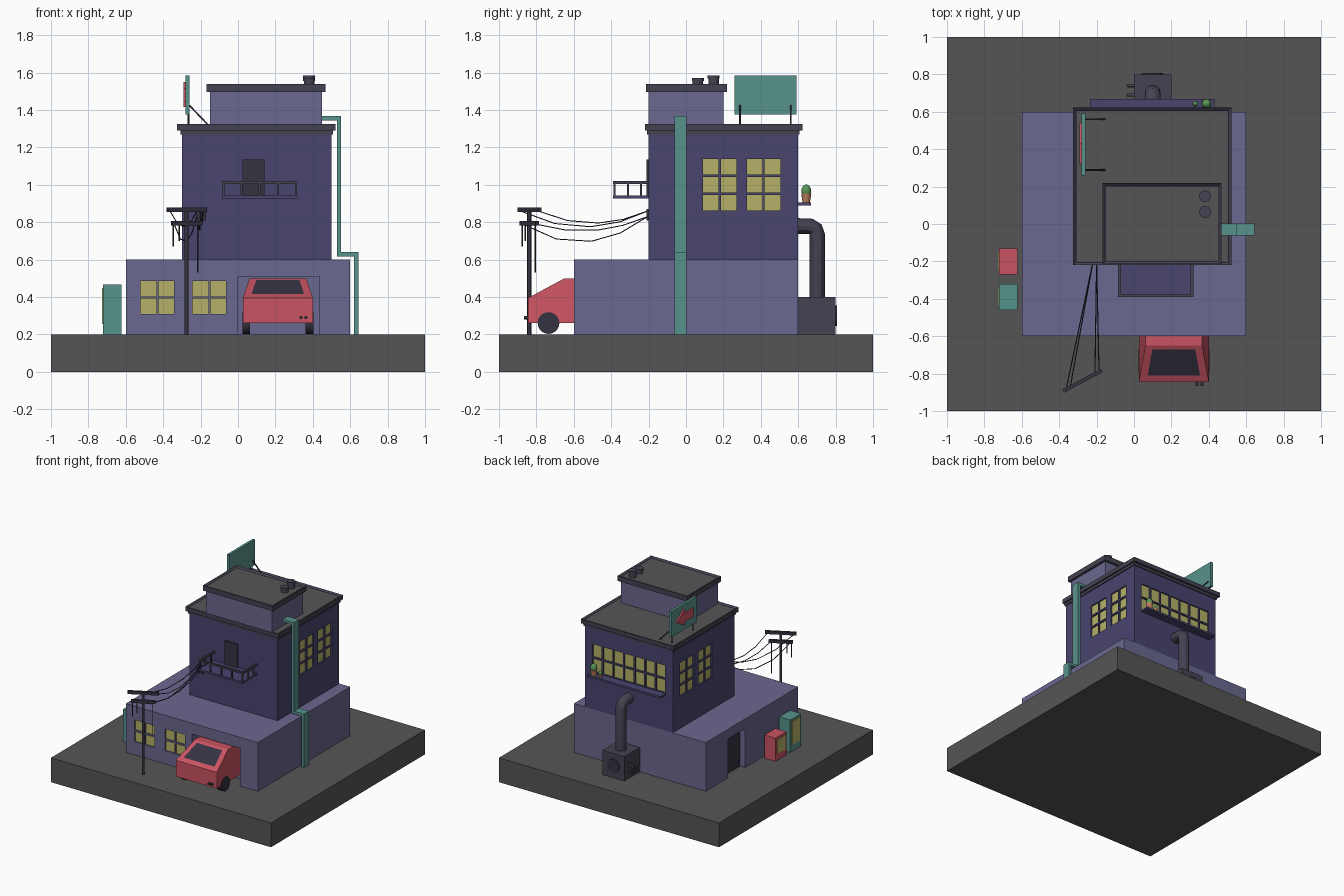
import bpy, bmesh, math
from mathutils import Vector

if "Cube" in bpy.data.objects:
    bpy.data.objects.remove(bpy.data.objects["Cube"])


def mat(name, r, g, b):
    m = bpy.data.materials.new(name)
    m.diffuse_color = [(c / 255) ** 2.2 for c in (r, g, b)] + [1]
    m.use_nodes = True
    m.node_tree.nodes["Principled BSDF"].inputs["Base Color"].default_value = m.diffuse_color
    return m


GREY = mat("asphalt", 86, 86, 86)
LILAC = mat("lilac", 106, 104, 142)
PURPLE = mat("purple", 74, 70, 110)
TRIM = mat("trim", 70, 68, 82)
DARK = mat("dark", 56, 54, 66)
TEAL = mat("teal", 88, 145, 138)
RED = mat("red", 200, 84, 98)
YELLOW = mat("yellow", 180, 176, 104)
GREEN = mat("green", 90, 150, 90)
CLAY = mat("clay", 185, 125, 90)


def finish(name, bm, m):
    bmesh.ops.recalc_face_normals(bm, faces=bm.faces)
    me = bpy.data.meshes.new(name)
    bm.to_mesh(me)
    bm.free()
    ob = bpy.data.objects.new(name, me)
    bpy.context.collection.objects.link(ob)
    if m:
        me.materials.append(m)
    return ob


def add_box(bm, x0, x1, y0, y1, z0, z1):
    g = bmesh.ops.create_cube(bm, size=1)
    for v in g["verts"]:
        v.co = ((x0, x1)[v.co.x > 0], (y0, y1)[v.co.y > 0], (z0, z1)[v.co.z > 0])


def boxes(name, m, *specs):
    bm = bmesh.new()
    for s in specs:
        add_box(bm, *s)
    return finish(name, bm, m)


def cyl(name, m, c, r, h, axis="z", n=16, r2=None):
    bm = bmesh.new()
    bmesh.ops.create_cone(bm, cap_ends=True, segments=n, radius1=r, radius2=r if r2 is None else r2, depth=h)
    ob = finish(name, bm, m)
    ob.location = c
    ob.rotation_euler = {"z": (0, 0, 0), "x": (0, math.pi / 2, 0), "y": (math.pi / 2, 0, 0)}[axis]
    for p in ob.data.polygons:
        p.use_smooth = len(p.vertices) == 4
    return ob


def tube(name, m, pts, r, res=1):
    cu = bpy.data.curves.new(name, "CURVE")
    cu.dimensions = "3D"
    cu.bevel_depth, cu.bevel_resolution, cu.use_fill_caps = r, res, True
    sp = cu.splines.new("POLY")
    sp.points.add(len(pts) - 1)
    for p, co in zip(sp.points, pts):
        p.co = (*co, 1)
    cu.materials.append(m)
    ob = bpy.data.objects.new(name, cu)
    bpy.context.collection.objects.link(ob)
    bpy.ops.object.select_all(action="DESELECT")
    ob.select_set(True)
    bpy.context.view_layer.objects.active = ob
    bpy.ops.object.convert(target="MESH")
    return bpy.context.object


def prism(name, m, prof, x0, x1):
    """Extrude a (y, z) profile along x."""
    bm = bmesh.new()
    f = bm.faces.new([bm.verts.new((x0, y, z)) for y, z in prof])
    g = bmesh.ops.extrude_face_region(bm, geom=[f])
    bmesh.ops.translate(bm, vec=(x1 - x0, 0, 0), verts=[v for v in g["geom"] if isinstance(v, bmesh.types.BMVert)])
    return finish(name, bm, m)


def cut(ob, specs):
    c = boxes("cutter", None, *specs)
    c.hide_render = True
    md = ob.modifiers.new("cut", "BOOLEAN")
    md.operation, md.solver, md.object = "DIFFERENCE", "EXACT", c
    bpy.context.view_layer.objects.active = ob
    bpy.ops.object.modifier_apply(modifier="cut")
    bpy.data.objects.remove(c)


def panes(axis, wall, out, u, z, cols, rows, h=0.083, w=0.083, gap=0.013):
    """Return (recess boxes, glass boxes) of a window grid on one wall."""
    rec, glass = [], []
    for i in range(cols):
        for j in range(rows):
            a, b = u + i * (w + gap), z + j * (h + gap)
            for lst, d0, d1 in ((rec, -0.02, 0.02), (glass, -0.03, -0.012)):
                d = sorted((wall + out * d0, wall + out * d1))
                uv = (a, a + w)
                lst.append((*d, *uv, b, b + h) if axis == "x" else (*uv, *d, b, b + h))
    return rec, glass


def windows(name, ob, *grids, extra=()):
    cuts, glass = list(extra), []
    for r, g in grids:
        cuts += r
        glass += g
    cut(ob, cuts)
    boxes(name, YELLOW, *glass)


def parapet(name, x0, x1, y0, y1, z0, z1, t=0.02, d=0.012):
    bm = bmesh.new()
    add_box(bm, x0, x1, y0, y1, z0, z1)
    top = max(bm.faces, key=lambda f: f.calc_center_median().z)
    bmesh.ops.inset_region(bm, faces=[top], thickness=t)
    for v in top.verts:
        v.co.z -= d
    finish(name, bm, TRIM)
    boxes(name + "_floor", GREY, (x0 + t, x1 - t, y0 + t, y1 - t, z1 - d - 0.004, z1 - d + 0.002))


# base and building blocks
boxes("ground_slab", GREY, (-1, 1, -1, 1, 0, 0.2))
lower = boxes("ground_floor", LILAC, (-0.6, 0.6, -0.6, 0.6, 0.2, 0.6))
upper = boxes("upper_floor", PURPLE, (-0.3, 0.5, -0.2, 0.6, 0.6, 1.28))
boxes("rooftop_room", LILAC, (-0.15, 0.45, -0.2, 0.2, 1.3, 1.5))
windows("lower_windows", lower,
        panes("y", -0.6, -1, -0.52, 0.308, 2, 2), panes("y", -0.6, -1, -0.242, 0.308, 2, 2),
        extra=[(0, 0.437, -0.65, -0.5, 0.15, 0.51), (-0.65, -0.545, 0.09, 0.31, 0.15, 0.52)])
windows("upper_windows", upper,
        *[panes("x", w, s, u, 0.863, 2, 3) for w, s in ((0.5, 1), (-0.3, -1)) for u in (0.09, 0.325)],
        panes("y", 0.6, 1, -0.23, 0.91, 7, 2, h=0.106))
boxes("side_door", DARK, (-0.555, -0.54, 0.09, 0.31, 0.2, 0.52))

# roofs
boxes("roof_moulding", TRIM, (-0.308, 0.508, -0.208, 0.608, 1.268, 1.295))
parapet("roof_parapet", -0.325, 0.52, -0.22, 0.622, 1.29, 1.325)
parapet("top_parapet", -0.168, 0.468, -0.215, 0.218, 1.497, 1.54)
for i, (y, h) in enumerate(((0.148, 1.585), (0.064, 1.57))):
    cyl(f"roof_vent_{i}", TRIM, (0.38, y, (1.52 + h) / 2), 0.028, h - 1.52)
    cyl(f"roof_vent_cap_{i}", TRIM, (0.38, y, h - 0.008), 0.032, 0.016)

# balcony and door
boxes("balcony_door", DARK, (0.025, 0.142, -0.212, -0.19, 0.94, 1.135))
boxes("balcony_floor", PURPLE, (-0.085, 0.317, -0.39, -0.2, 0.927, 0.942))
rail = [(-0.085, 0.317, -0.39, -0.375, 1.005, 1.02)]
for x in (-0.085, 0.302):
    rail.append((x, x + 0.015, -0.39, -0.2, 1.005, 1.02))
    rail += [(x + 0.002, x + 0.013, y, y + 0.011, 0.94, 1.01) for y in (-0.315, -0.245)]
rail += [(x, x + 0.011, -0.388, -0.377, 0.94, 1.01) for x in [-0.083 + 0.0968 * i for i in range(5)]]
boxes("balcony_railing", TRIM, *rail)

# square duct on the right side
Y = (-0.062, 0.003)
boxes("side_duct", TEAL, (0.44, 0.552, *Y, 1.345, 1.367), (0.53, 0.552, *Y, 0.618, 1.345),
      (0.552, 0.643, *Y, 0.618, 0.64), (0.621, 0.643, *Y, 0.2, 0.618))

# back machine with exhaust pipe
boxes("machine_box", TRIM, (0, 0.2, 0.6, 0.8, 0.2, 0.4))
cyl("machine_fan", DARK, (0.1, 0.802, 0.3), 0.055, 0.012, "y", 20)
p = tube("exhaust_pipe", TRIM, [(0.1, 0.702, 0.39), (0.1, 0.702, 0.73), (0.1, 0.692, 0.762),
                                (0.1, 0.665, 0.778), (0.1, 0.59, 0.78)], 0.042, 4)
bpy.ops.object.shade_smooth_by_angle()
for i, y in enumerate((0.69, 0.74)):
    tube(f"machine_tap_{i}", TRIM, [(0.01, y, 0.31), (-0.033, y, 0.31), (-0.033, y, 0.25), (0.01, y, 0.25)], 0.009, 2)

# back sill and potted cacti
boxes("window_sill", PURPLE, (-0.235, 0.43, 0.6, 0.668, 0.89, 0.906))
for i, (x, s) in enumerate(((0.388, 1), (0.328, 0.55))):
    cyl(f"plant_pot_{i}", CLAY, (x, 0.643, 0.906 + 0.024 * s), 0.02 * s, 0.048 * s, r2=0.027 * s)
    bm = bmesh.new()
    bmesh.ops.create_uvsphere(bm, u_segments=12, v_segments=8, radius=0.026 * s)
    c = finish(f"cactus_{i}", bm, GREEN)
    c.location, c.scale = (x, 0.643, 0.906 + 0.062 * s), (1, 1, 1.3)
    c.data.shade_smooth()

# billboard with an arrow
boxes("billboard", TEAL, (-0.28, -0.259, 0.26, 0.59, 1.375, 1.585))
prism("billboard_arrow", RED, [(0.54, 1.48), (0.43, 1.55), (0.43, 1.515), (0.32, 1.515),
                               (0.32, 1.445), (0.43, 1.445), (0.43, 1.415)], -0.292, -0.279)
for i, y in enumerate((0.288, 0.56)):
    tube(f"billboard_leg_{i}", DARK, [(-0.265, y, 1.31), (-0.265, y, 1.42)], 0.005)
    tube(f"billboard_brace_{i}", DARK, [(-0.26, y, 1.425), (-0.155, y, 1.315)], 0.005)

# vending machines
for n, m, y, h in (("red", RED, -0.27, 0.39), ("teal", TEAL, -0.46, 0.467)):
    boxes(f"vending_machine_{n}", m, (-0.723, -0.622, y, y + 0.14, 0.2, h))
    boxes(f"vending_panel_{n}", YELLOW, (-0.728, -0.72, y + 0.02, y + 0.12, 0.255, h - 0.02))

# utility pole, arms and wires
cyl("utility_pole", DARK, (-0.275, -0.838, 0.535), 0.011, 0.67, n=10)
arm = Vector((math.cos(0.49), math.sin(0.49), 0))
for i, (z, L) in enumerate(((0.866, 0.235), (0.795, 0.18))):
    a = boxes(f"pole_arm_{i}", DARK, (-L / 2, L / 2, -0.01, 0.01, -0.012, 0.012))
    a.location, a.rotation_euler = (-0.275, -0.838, z), (0, 0, 0.49)
boxes("wire_box", DARK, (-0.225, -0.172, -0.212, -0.198, 0.81, 0.872))
k = 0
for z, off, sag in ((0.86, 0.1, 0.065), (0.86, -0.1, 0.085), (0.79, 0.075, 0.055), (0.79, -0.075, 0.115)):
    a = Vector((-0.275, -0.838, z)) + arm * off
    b = Vector((-0.20 if off > 0 else -0.22, -0.205, 0.86 if z > 0.8 else 0.83))
    pts = [a.lerp(b, t) - Vector((0, 0, 4 * sag * t * (1 - t))) for t in (0, 0.27, 0.55, 0.78, 1)]
    tube(f"wire_{k}", DARK, pts, 0.003)
    k += 1
for i, (off, z) in enumerate(((-0.08, 0.67), (0.068, 0.53), (-0.045, 0.7))):
    a = Vector((-0.275, -0.838, 0.79)) + arm * off
    tube(f"loose_wire_{i}", DARK, [a, (a.x, a.y, z)], 0.004)

# car half inside the garage: narrower roof, sloped rear
CX = 0.213
car = prism("car_body", RED, [(-0.845, 0.262), (-0.845, 0.395), (-0.65, 0.5), (-0.505, 0.5), (-0.505, 0.262)],
            CX - 0.187, CX + 0.187)
for v in car.data.vertices:
    if v.co.z > 0.45:
        v.co.x = CX + (v.co.x - CX) * 0.81
bm = bmesh.new()
q = [bm.verts.new((CX + sx * w, y, 0.395 + (y + 0.845) * 0.5385 + 0.003))
     for sx, w, y in ((-1, 0.14, -0.81), (1, 0.14, -0.81), (1, 0.115, -0.672), (-1, 0.115, -0.672))]
bm.faces.new(q)
bmesh.ops.solidify(bm, geom=bm.faces[:], thickness=0.006)
finish("car_window", bm, DARK)
for i, s in enumerate((-1, 1)):
    cyl(f"car_wheel_{i}", DARK, (CX + s * 0.169, -0.735, 0.261), 0.058, 0.042, "x", 20)
    cyl(f"car_exhaust_{i}", DARK, (0.35 + s * 0.013, -0.85, 0.29), 0.009, 0.03, "y", 10)
